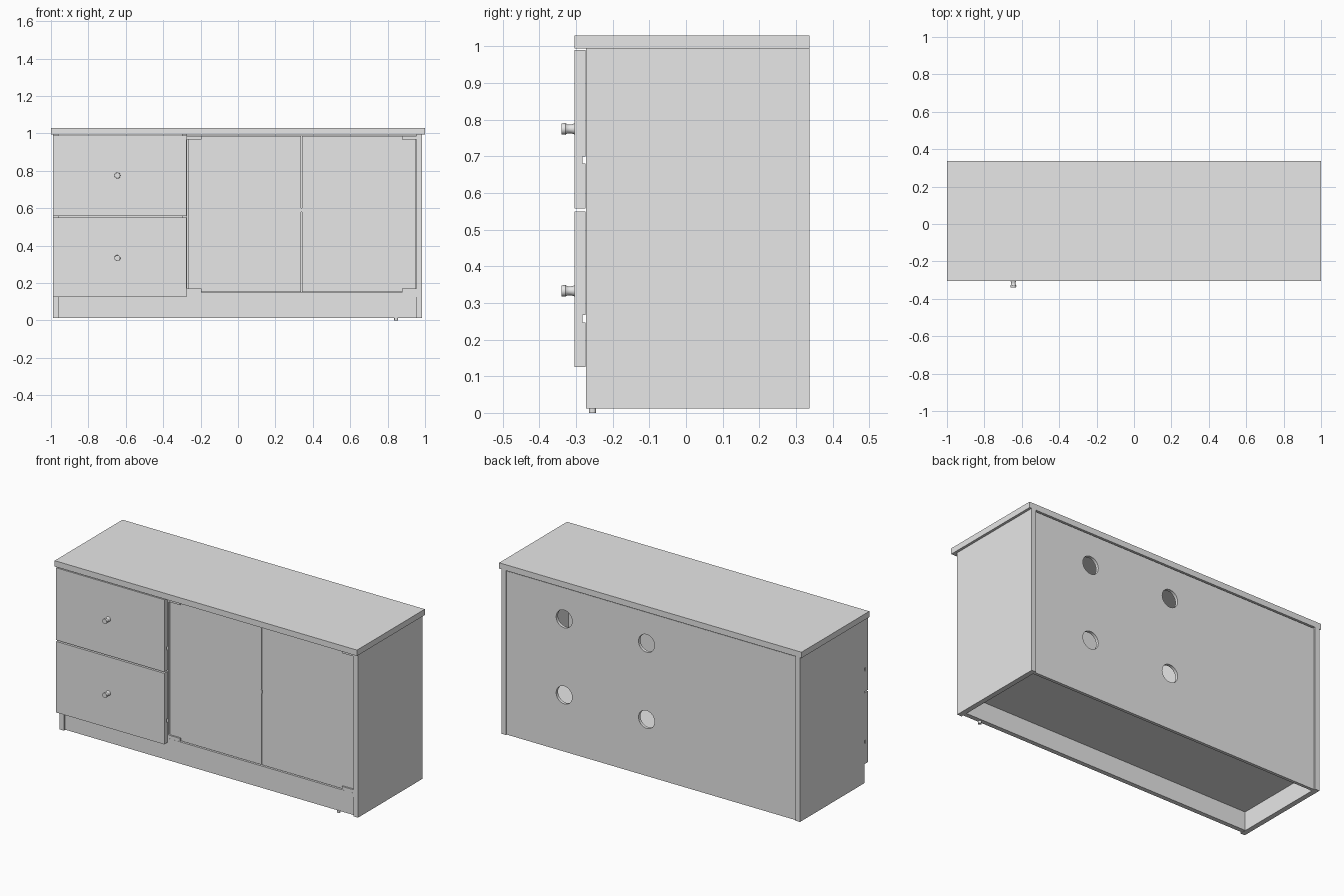
import bpy
import bmesh
from math import radians
from mathutils import Matrix, Vector

if "Cube" in bpy.data.objects:
    bpy.data.objects.remove(bpy.data.objects["Cube"], do_unlink=True)

grey = bpy.data.materials.new("plain_grey")
grey.use_nodes = True
grey.diffuse_color = (0.8, 0.8, 0.8, 1)
grey.node_tree.nodes["Principled BSDF"].inputs["Base Color"].default_value = (0.8, 0.8, 0.8, 1)


def finish(name, bm):
    bmesh.ops.recalc_face_normals(bm, faces=bm.faces)
    mesh = bpy.data.meshes.new(name)
    bm.to_mesh(mesh)
    bm.free()
    mesh.materials.append(grey)
    obj = bpy.data.objects.new(name, mesh)
    bpy.context.collection.objects.link(obj)
    return obj


def box(name, x, y, z):
    """Box from (min, max) pairs on each axis."""
    bm = bmesh.new()
    size = [b - a for a, b in (x, y, z)]
    centre = [(a + b) / 2 for a, b in (x, y, z)]
    bmesh.ops.create_cube(bm, size=1, matrix=Matrix.Translation(centre) @ Matrix.Diagonal((*size, 1)))
    return finish(name, bm)


def cylinder(name, centre, radius, depth, axis="Z", sides=24):
    bm = bmesh.new()
    turn = Matrix.Rotation(radians(90), 4, "X") if axis == "Y" else Matrix()
    bmesh.ops.create_cone(bm, cap_ends=True, segments=sides, radius1=radius, radius2=radius,
                          depth=depth, matrix=Matrix.Translation(centre) @ turn)
    return finish(name, bm)


def smooth(obj):
    bpy.ops.object.select_all(action="DESELECT")
    obj.select_set(True)
    bpy.context.view_layer.objects.active = obj
    bpy.ops.object.shade_smooth_by_angle(angle=radians(35))


def drawer_front(name, bottom, top, groove):
    """Side profile with a small groove in the rear face, extruded across the drawer."""
    front, back, deep = -0.304, -0.274, -0.283
    profile = [(front, bottom), (back, bottom), (back, groove), (deep, groove),
               (deep, groove + 0.02), (back, groove + 0.02), (back, top), (front, top)]
    bm = bmesh.new()
    face = bm.faces.new([bm.verts.new((-0.99, y, z)) for y, z in profile])
    grown = bmesh.ops.extrude_face_region(bm, geom=[face])["geom"]
    bmesh.ops.translate(bm, vec=(0.715, 0, 0), verts=[v for v in grown if isinstance(v, bmesh.types.BMVert)])
    return finish(name, bm)


def knob(name, z):
    """Turned knob with a narrow waist."""
    profile = [(0, -0.34), (0.015, -0.34), (0.016, -0.329), (0.012, -0.323),
               (0.012, -0.314), (0.015, -0.304), (0, -0.304)]
    bm = bmesh.new()
    verts = [bm.verts.new((r, y, 0)) for r, y in profile]
    edges = [bm.edges.new(pair) for pair in zip(verts, verts[1:])]
    bmesh.ops.spin(bm, geom=verts + edges, cent=(0, 0, 0), axis=(0, 1, 0), angle=radians(360), steps=20)
    bmesh.ops.remove_doubles(bm, verts=bm.verts, dist=0.0002)
    bmesh.ops.translate(bm, verts=bm.verts, vec=Vector((-0.645, 0, z)))
    smooth(finish(name, bm))


# Cabinet body
box("top_board", (-1, 1), (-0.304, 0.337), (0.995, 1.03))
box("right_side_panel", (-0.99, -0.96), (-0.273, 0.337), (0.012, 0.995))
box("left_side_panel", (0.955, 0.985), (-0.273, 0.337), (0.012, 0.995))
box("bottom_board", (-0.96, 0.955), (-0.268, 0.312), (0.125, 0.148))
box("divider", (-0.3, -0.272), (-0.268, 0.312), (0.148, 0.995))
box("kick_board", (-0.96, 0.955), (-0.262, -0.235), (0.014, 0.125))
cylinder("small_foot", (0.845, -0.255, 0.008), 0.01, 0.016, sides=16)

# Back panel with four round cable holes
back = box("back_panel", (-0.96, 0.955), (0.312, 0.33), (0.012, 0.99))
bpy.context.view_layer.objects.active = back
for x in (0.03, 0.575):
    for z in (0.35, 0.805):
        cutter = cylinder("hole_cutter", (x, 0.32, z), 0.053, 0.1, "Y", 32)
        cutter.hide_render = True
        cut = back.modifiers.new("hole", "BOOLEAN")
        cut.operation = "DIFFERENCE"
        cut.solver = "EXACT"
        cut.object = cutter
        bpy.ops.object.modifier_apply(modifier=cut.name)
        bpy.data.objects.remove(cutter, do_unlink=True)

# Drawers
drawer_front("upper_drawer_front", 0.558, 0.99, 0.68)
drawer_front("lower_drawer_front", 0.125, 0.55, 0.247)
knob("upper_knob", 0.775)
knob("lower_knob", 0.333)

# Doors, corner hinges and the small catch at the meeting edge
for side, x in (("right", (-0.267, 0.338)), ("left", (0.342, 0.952))):
    box(side + "_door", x, (-0.262, -0.25), (0.152, 0.987))
for side, x in (("right", (-0.272, -0.195)), ("left", (0.877, 0.955))):
    for level, z in (("lower", (0.15, 0.17)), ("upper", (0.967, 0.987))):
        box(f"{side}_{level}_hinge", x, (-0.271, -0.245), z)
box("door_catch", (0.336, 0.344), (-0.263, -0.245), (0.58, 0.6))
